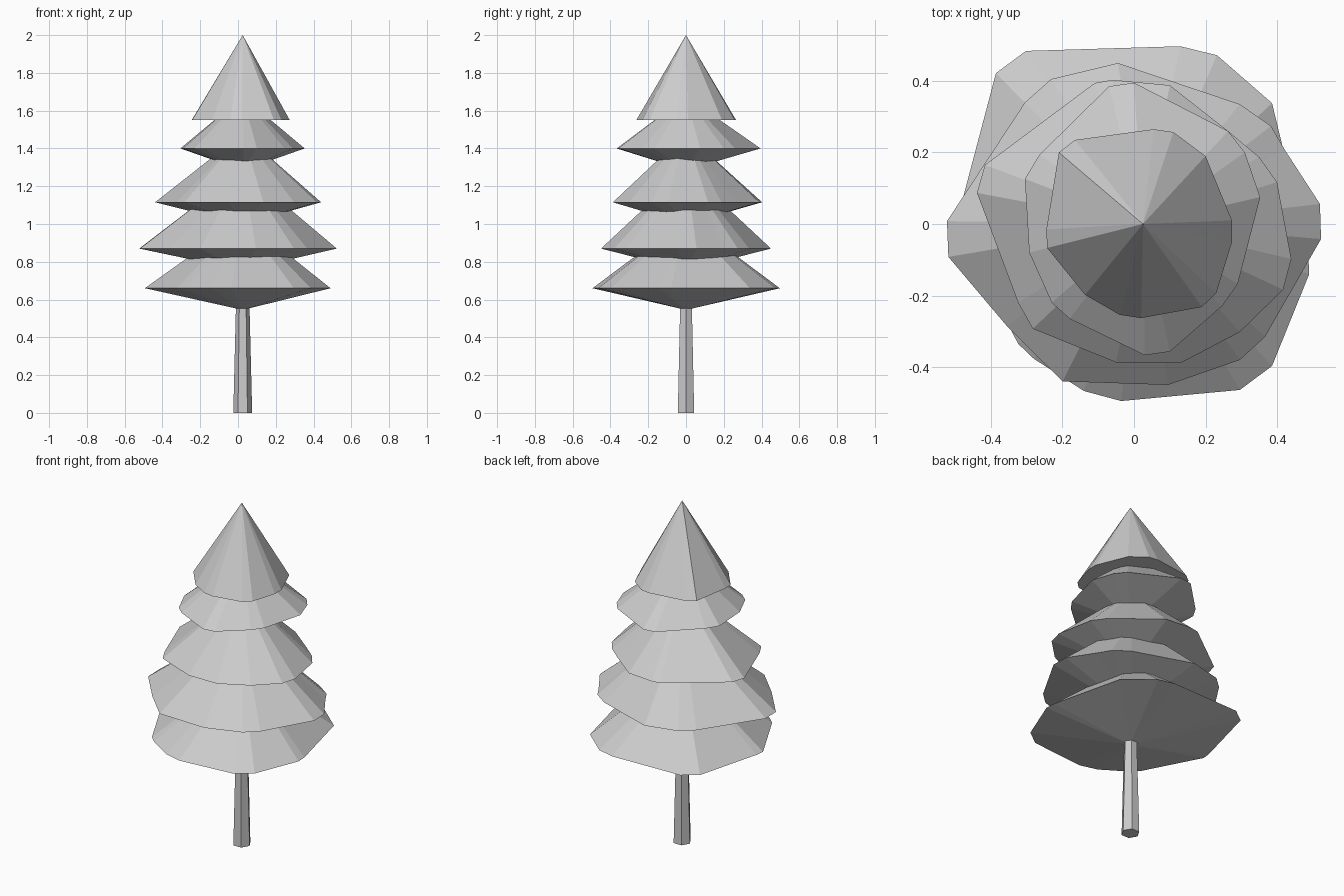
import bpy, bmesh

CX = 0.025  # trunk axis


def add_tier(name, z, top, bottom, rim):
    """Irregular faceted cone skirt: rim at z, fanned to a tip above and a point below."""
    bm = bmesh.new()
    ring = [bm.verts.new((x, y, z)) for x, y in rim]
    tip = bm.verts.new((CX, 0, top))
    low = bm.verts.new((CX, 0, bottom))
    for i, a in enumerate(ring):
        b = ring[(i + 1) % len(ring)]
        bm.faces.new((a, b, tip))
        bm.faces.new((b, a, low))
    bmesh.ops.recalc_face_normals(bm, faces=bm.faces)
    mesh = bpy.data.meshes.new(name)
    bm.to_mesh(mesh)
    bm.free()
    bpy.context.collection.objects.link(bpy.data.objects.new(name, mesh))


# Trunk: tapered hexagon
bpy.ops.mesh.primitive_cone_add(vertices=6, radius1=0.05, radius2=0.035, depth=0.6,
                                location=(CX, 0, 0.3), rotation=(0, 0, 0.5235988))
bpy.context.object.name = "trunk"

# Foliage tiers, bottom to top (rims run counter-clockwise)
add_tier("foliage_tier_1", 0.66, 1.03, 0.545, [
    (0.49, -0.14), (0.487, -0.08), (0.386, 0.338), (0.232, 0.472), (0.129, 0.497),
    (-0.302, 0.484), (-0.386, 0.422), (-0.487, 0.04), (-0.493, -0.01),
    (-0.324, -0.335), (-0.28, -0.377), (-0.14, -0.467), (-0.036, -0.495),
    (0.296, -0.464), (0.386, -0.397)])
add_tier("foliage_tier_2", 0.87, 1.29, 0.755, [
    (0.523, -0.042), (0.52, 0.056), (0.422, 0.207), (0.383, 0.274), (0.296, 0.335),
    (-0.045, 0.45), (-0.232, 0.405), (-0.305, 0.34), (-0.523, 0.008),
    (-0.519, -0.092), (-0.355, -0.286), (-0.2, -0.44), (0.095, -0.45),
    (0.296, -0.38), (0.366, -0.316)])
add_tier("foliage_tier_3", 1.115, 1.48, 1.0, [
    (0.44, -0.098), (0.40, 0.117), (0.35, 0.187), (0.263, 0.26), (0.1, 0.388),
    (-0.06, 0.403), (-0.11, 0.394), (-0.417, 0.165), (-0.439, 0.087),
    (-0.324, -0.22), (-0.283, -0.293), (-0.05, -0.387), (0.134, -0.387),
    (0.296, -0.302), (0.417, -0.184)])
add_tier("foliage_tier_4", 1.40, 1.675, 1.285, [
    (0.353, 0.075), (0.31, 0.2), (0.263, 0.26), (0, 0.395), (-0.07, 0.385),
    (-0.265, 0.193), (-0.305, 0.126), (-0.293, -0.08), (-0.23, -0.22),
    (-0.18, -0.265), (0.03, -0.367), (0.1, -0.357), (0.246, -0.23), (0.29, -0.168)])
# Crown has a flat underside
add_tier("foliage_crown", 1.55, 2.0, 1.55, [
    (0.274, -0.05), (0.274, 0.01), (0.20, 0.19), (0.11, 0.257), (0.055, 0.265),
    (-0.165, 0.235), (-0.21, 0.20), (-0.245, -0.015), (-0.243, -0.067),
    (-0.137, -0.198), (-0.04, -0.254), (0.02, -0.263), (0.19, -0.232), (0.23, -0.193)])
